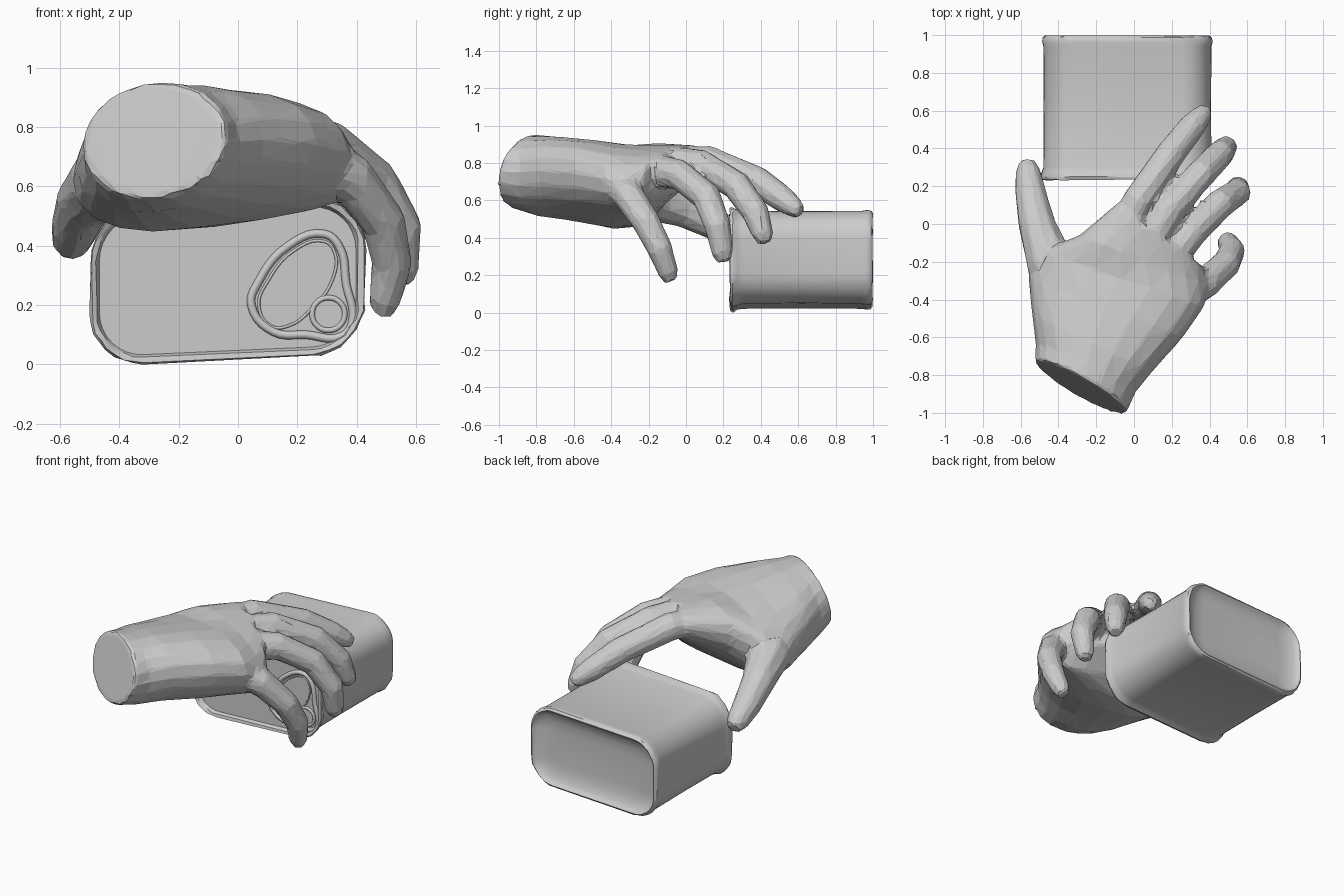
import bpy, bmesh, random
from math import cos, sin, pi, radians
from mathutils import Vector

random.seed(4)
if bpy.data.objects.get("Cube"):
    bpy.data.objects.remove(bpy.data.objects["Cube"])

grey = bpy.data.materials.new("light_grey")
grey.use_nodes = True
grey.diffuse_color = (0.6, 0.6, 0.6, 1)
grey.node_tree.nodes["Principled BSDF"].inputs["Base Color"].default_value = (0.6, 0.6, 0.6, 1)


def add_object(name, data):
    ob = bpy.data.objects.new(name, data)
    data.materials.append(grey)
    bpy.context.collection.objects.link(ob)
    return ob


def loft(bm, rings):
    """Bridge equal rings of points and close both ends."""
    loops = [[bm.verts.new(p) for p in ring] for ring in rings]
    n = len(loops[0])
    for a, b in zip(loops, loops[1:]):
        for i in range(n):
            j = (i + 1) % n
            bm.faces.new((a[i], a[j], b[j], b[i]))
    bm.faces.new(loops[0][::-1])
    bm.faces.new(loops[-1])


def to_mesh(bm, name):
    bmesh.ops.recalc_face_normals(bm, faces=bm.faces)
    me = bpy.data.meshes.new(name)
    bm.to_mesh(me)
    bm.free()
    return me


def power(v, p):
    return abs(v) ** p * (1 if v >= 0 else -1)


def palm_section(left, right, half_height, p, tilt=0.0, n=20):
    """Rounded section between two edge points; tilt leans its top forwards."""
    left, right = Vector(left), Vector(right)
    mid, side = (left + right) / 2, (right - left) / 2
    up = Vector((tilt / 2, tilt, half_height))
    return [mid + side * power(cos(2 * pi * i / n), p) + up * power(sin(2 * pi * i / n), p)
            for i in range(n)]


def finger(bm, path, n=10):
    """Tapered tube with a blunt tip; each path entry is x, y, z, radius."""
    pts = [Vector(p[:3]) for p in path]
    radii = [p[3] for p in path]
    end = (pts[-1] - pts[-2]).normalized()
    pts.append(pts[-1] + end * radii[-1] * 0.85)
    radii.append(radii[-1] * 0.65)
    rings = []
    for i, (c, r) in enumerate(zip(pts, radii)):
        d = (pts[min(i + 1, len(pts) - 1)] - pts[max(i - 1, 0)]).normalized()
        u = d.cross(Vector((0.6, -0.8, 0))).normalized()
        v = d.cross(u)
        rings.append([c + (u * cos(2 * pi * k / n) + v * sin(2 * pi * k / n)) * r
                      for k in range(n)])
    loft(bm, rings)


# Hand: wrist and palm loft, plus five digits, fused into one faceted skin
bm = bmesh.new()
loft(bm, [palm_section(*s) for s in (
    ((-0.525, -0.725, 0.755), (-0.04, -1.005, 0.755), 0.2, 1, 0.045),
    ((-0.52, -0.64, 0.71), (0.0, -0.90, 0.75), 0.215, 0.95, 0.02),
    ((-0.54, -0.48, 0.67), (0.09, -0.79, 0.76), 0.22, 0.9),
    ((-0.56, -0.28, 0.62), (0.26, -0.60, 0.75), 0.225, 0.9),
    ((-0.50, -0.14, 0.64), (0.37, -0.44, 0.72), 0.215, 0.9),
    ((-0.29, -0.06, 0.76), (0.40, -0.33, 0.66), 0.185, 0.85),
    ((-0.09, 0.11, 0.82), (0.37, -0.23, 0.71), 0.115, 0.9))])

digits = {
    "thumb": ((-0.33, -0.5, 0.67, 0.15), (-0.445, -0.2, 0.62, 0.13), (-0.515, 0.0, 0.55, 0.1),
              (-0.55, 0.18, 0.46, 0.083), (-0.562, 0.28, 0.415, 0.067)),
    "index": ((-0.1, -0.12, 0.79, 0.09), (0.02, 0.12, 0.81, 0.085), (0.2, 0.38, 0.705, 0.08),
              (0.31, 0.52, 0.605, 0.072), (0.36, 0.58, 0.56, 0.055)),
    "middle": ((0.02, -0.2, 0.8, 0.1), (0.19, 0.08, 0.79, 0.085), (0.36, 0.27, 0.68, 0.08),
               (0.46, 0.375, 0.53, 0.074), (0.49, 0.41, 0.42, 0.06)),
    "ring": ((0.13, -0.25, 0.77, 0.1), (0.31, -0.04, 0.74, 0.083), (0.46, 0.11, 0.62, 0.08),
             (0.55, 0.17, 0.46, 0.073), (0.55, 0.195, 0.32, 0.06)),
    "little": ((0.2, -0.4, 0.72, 0.1), (0.38, -0.31, 0.63, 0.085), (0.49, -0.21, 0.48, 0.077),
               (0.52, -0.14, 0.34, 0.07), (0.495, -0.095, 0.215, 0.057)),
}
for path in digits.values():
    finger(bm, path)

hand = add_object("hand", to_mesh(bm, "hand"))
fuse = hand.modifiers.new("fuse", 'REMESH')
fuse.mode = 'VOXEL'
fuse.voxel_size = 0.016
relax = hand.modifiers.new("relax", 'SMOOTH')
relax.factor = 0.5
relax.iterations = 5
facets = hand.modifiers.new("facets", 'DECIMATE')
facets.ratio = 0.06


# Tin: rounded rectangle lofted from front to back, with crinkled rims
def tin_ring(y, inset, crinkle=0.0, corner_steps=9):
    cx, cz, hx, hz, r = -0.035, 0.282, 0.464 - inset, 0.268 - inset, 0.18 - inset
    pts = []
    for q, (sx, sz) in enumerate(((1, 1), (-1, 1), (-1, -1), (1, -1))):
        for k in range(corner_steps):
            a = (q + k / (corner_steps - 1)) * pi / 2
            x = cx + sx * (hx - r) + r * cos(a)
            z = cz + sz * (hz - r) + r * sin(a) + 0.045 * (x - cx)
            j = [random.uniform(-crinkle, crinkle) for _ in range(3)]
            pts.append((x + j[0], y + j[1], z + j[2]))
    return pts


bm = bmesh.new()
loft(bm, [tin_ring(*s) for s in (
    (0.262, 0.06), (0.262, 0.032), (0.24, 0.022, 0.004), (0.234, 0.006, 0.004),
    (0.25, 0.0, 0.004), (0.275, 0.012, 0.002), (0.30, 0.019), (0.62, 0.021), (0.94, 0.019),
    (0.965, 0.013, 0.003), (0.988, 0.018, 0.003), (0.998, 0.03, 0.002),
    (0.985, 0.042, 0.003), (0.972, 0.06), (0.96, 0.11), (0.955, 0.16))])
tin = add_object("tin", to_mesh(bm, "tin"))
for f in tin.data.polygons:
    f.use_smooth = True
tin.data.set_sharp_from_angle(angle=radians(40))


# Raised pull tab outlines on the front lid
def bead(name, points, radius, y=0.26):
    cu = bpy.data.curves.new(name, 'CURVE')
    cu.dimensions = '3D'
    cu.bevel_depth = radius
    cu.bevel_resolution = 2
    cu.resolution_u = 5
    sp = cu.splines.new('BEZIER')
    sp.bezier_points.add(len(points) - 1)
    for bp, (x, z) in zip(sp.bezier_points, points):
        bp.co = (x, y, z)
        bp.handle_left_type = bp.handle_right_type = 'AUTO'
    sp.use_cyclic_u = True
    return add_object(name, cu)


bead("pull_tab_edge", [(0.29, 0.44), (0.34, 0.40), (0.365, 0.27), (0.385, 0.14), (0.35, 0.095),
                       (0.23, 0.1), (0.12, 0.11), (0.045, 0.2), (0.07, 0.28), (0.17, 0.40)], 0.014)
bead("pull_tab_inner_edge", [(0.29, 0.415), (0.325, 0.38), (0.32, 0.29), (0.25, 0.19),
                             (0.17, 0.13), (0.11, 0.13), (0.07, 0.2), (0.1, 0.28), (0.19, 0.385)], 0.005)
bead("rivet_ring", [(0.305 + 0.055 * cos(k * pi / 4), 0.17 + 0.055 * sin(k * pi / 4))
                    for k in range(8)], 0.009)
